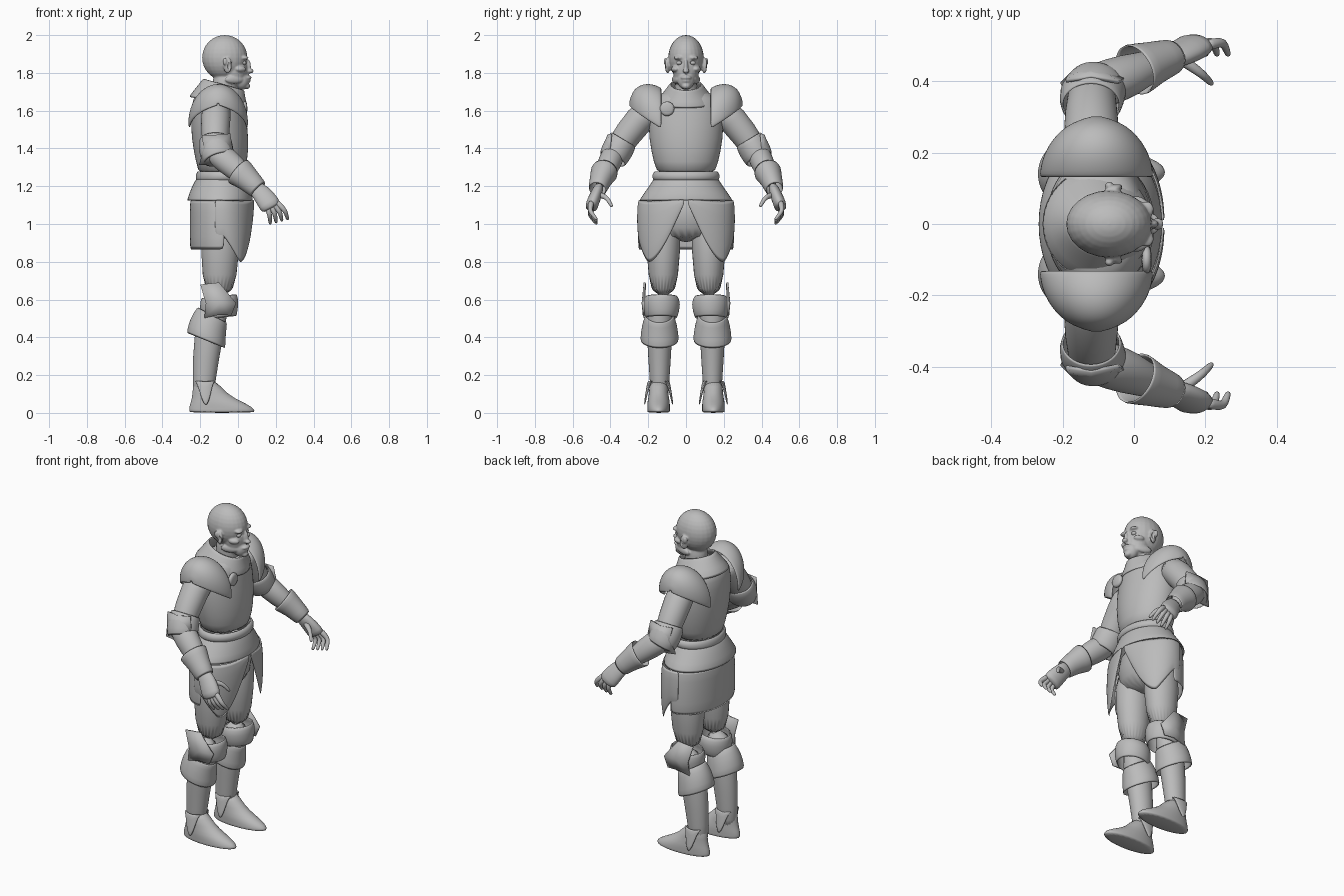
import bpy, bmesh
from math import sin, cos, radians
from mathutils import Vector, Matrix

old = bpy.data.objects.get("Cube")
if old:
    bpy.data.objects.remove(old, do_unlink=True)

shade = (.5, .5, .5, 1)
grey = bpy.data.materials.new("plain grey")
grey.use_nodes = True
grey.diffuse_color = shade
grey.node_tree.nodes["Principled BSDF"].inputs["Base Color"].default_value = shade

ACROSS, SIDEWAYS, UP = Vector((1, 0, 0)), Vector((0, 1, 0)), Vector((0, 0, 1))


def finish(name, bm, thickness=0, mirror=False, rounding=0):
    """Turn a bmesh into a finished, smooth shaded object."""
    bmesh.ops.recalc_face_normals(bm, faces=bm.faces)
    mesh = bpy.data.meshes.new(name)
    bm.to_mesh(mesh)
    bm.free()
    mesh.materials.append(grey)
    for polygon in mesh.polygons:
        polygon.use_smooth = True
    part = bpy.data.objects.new(name, mesh)
    bpy.context.collection.objects.link(part)
    if thickness:
        solid = part.modifiers.new("thickness", "SOLIDIFY")
        solid.thickness, solid.offset = thickness, 0
    if rounding:
        subdivision = part.modifiers.new("rounding", "SUBSURF")
        subdivision.levels = subdivision.render_levels = rounding
    if mirror:
        part.modifiers.new("other side", "MIRROR").use_axis = (False, True, False)
    return part


def loft(name, rings, axis=None, ref=ACROSS, arc=None, sides=24, tilt=0, hem=None,
         thickness=0, mirror=False):
    """Skin a row of ellipses, each given as centre, first radius, second radius."""
    bm = bmesh.new()
    start, end = arc or (0, 360)
    count = sides + 1 if arc else sides
    rows = []
    for i, (centre, first, second) in enumerate(rings):
        along = axis or rings[min(i + 1, len(rings) - 1)][0] - rings[max(i - 1, 0)][0]
        along = along.normalized()
        u = (ref - along * along.dot(ref)).normalized()
        v = along.cross(u)
        row = []
        for k in range(count):
            degrees = start + (end - start) * k / sides
            c, s = cos(radians(degrees)), sin(radians(degrees))
            point = centre + u * first * c + v * second * s + along * tilt * c
            if hem and rows:
                top = rows[0][k].co
                point = top.lerp(point, hem(degrees))
            row.append(bm.verts.new(point))
        rows.append(row)
    for upper, lower in zip(rows, rows[1:]):
        for k in range(sides):
            j = (k + 1) % count
            bm.faces.new((upper[k], upper[j], lower[j], lower[k]))
    if not thickness:
        bm.faces.new(rows[0])
        bm.faces.new(rows[-1])
    return finish(name, bm, thickness, mirror, rounding=1)


def stack(name, levels, y=0, **options):
    """Upright part from levels of height, back, front and half width."""
    rings = [(Vector(((back + front) / 2, y, z)), (front - back) / 2, half)
             for z, back, front, half in levels]
    return loft(name, rings, axis=UP, mirror=options.pop("mirror", y > 0), **options)


def limb(name, joints, flat=1, **options):
    """Round part along joints of x, y, z and radius."""
    rings = [(Vector((x, y, z)), r, r * flat) for x, y, z, r in joints]
    return loft(name, rings, mirror=True, **options)


def star(name, centre, radii, slope):
    """Spiked plate with evenly spaced points, sloping back from its centre."""
    bm = bmesh.new()
    hub = bm.verts.new(centre)
    rim = []
    for k, r in enumerate(radii):
        angle = radians(360 * k / len(radii))
        rim.append(bm.verts.new(Vector(centre) + Vector((r * cos(angle), -r * slope, r * sin(angle)))))
    for a, b in zip(rim, rim[1:] + rim[:1]):
        bm.faces.new((hub, a, b))
    finish(name, bm, thickness=.01, mirror=True)


def blob(bm, centre, size, turn=0):
    place = Matrix.Translation(centre) @ Matrix.Rotation(turn, 4, "Z") @ Matrix.Diagonal((*size, 1))
    bmesh.ops.create_uvsphere(bm, u_segments=24, v_segments=16, radius=1, matrix=place)


# Head: cranium, face, jaw and features merged into one skin
bm = bmesh.new()
blob(bm, (-.07, 0, 1.88), (.12, .094, .12))
blob(bm, (-.02, 0, 1.82), (.07, .07, .1))
blob(bm, (.02, 0, 1.76), (.04, .045, .05))
blob(bm, (-.07, 0, 1.73), (.065, .06, .12))
blob(bm, (.055, 0, 1.83), (.014, .011, .04))
blob(bm, (.066, 0, 1.81), (.017, .017, .012))
blob(bm, (.05, 0, 1.775), (.022, .03, .012))
blob(bm, (.046, 0, 1.757), (.02, .027, .01))
blob(bm, (.045, 0, 1.73), (.02, .023, .016))
for side in (-1, 1):
    blob(bm, (.03, side * .036, 1.88), (.024, .03, .012), side * -.5)
    blob(bm, (.015, side * .06, 1.82), (.03, .016, .015), side * -.4)
    blob(bm, (-.02, side * .055, 1.765), (.05, .014, .022), side * -.3)
    blob(bm, (-.055, side * .097, 1.84), (.024, .013, .042), side * .4)
    blob(bm, (-.07, side * .108, 1.86), (.012, .01, .02), side * .4)
head = finish("head", bm)
merge = head.modifiers.new("merge", "REMESH")
merge.mode, merge.voxel_size, merge.use_smooth_shade = "VOXEL", .005, True

# Eye sockets and ear hollows
bm = bmesh.new()
for side in (-1, 1):
    blob(bm, (.06, side * .036, 1.853), (.03, .021, .015))
    blob(bm, (-.045, side * .116, 1.835), (.012, .012, .024))
cutter = finish("socket_cutter", bm)
cutter.hide_render = cutter.hide_viewport = True
cut = head.modifiers.new("sockets", "BOOLEAN")
cut.operation, cut.object = "DIFFERENCE", cutter
head.modifiers.new("soften", "SMOOTH").iterations = 3
bm = bmesh.new()
blob(bm, (.03, .036, 1.853), (.014, .015, .012))
finish("eye", bm, mirror=True)

# Torso armour
stack("breastplate", [(1.71, -.2, 0, .1), (1.67, -.24, .03, .18), (1.6, -.25, .04, .2),
                      (1.45, -.25, .06, .2), (1.32, -.22, .05, .17), (1.25, -.21, .03, .15)])
stack("collar", [(1.74, -.18, .03, .08), (1.71, -.2, .03, .1), (1.64, -.26, .05, .16)],
      tilt=-.03, thickness=.012)
stack("belt", [(1.28, -.21, .04, .16), (1.26, -.22, .06, .18), (1.23, -.22, .05, .17)], thickness=.01)
stack("fauld", [(1.25, -.21, .04, .16), (1.2, -.24, .06, .19), (1.12, -.27, .08, .25)], thickness=.01)
disc = [(Vector((x, -.1, 1.61)), r, r) for x, r in ((.02, .04), (.04, .04), (.05, .03))]
loft("chest_disc", disc, ref=UP)

# Skirt plates over the hips; the front pair parts in the middle and hangs to a point
stack("hips", [(1.2, -.2, .03, .15), (1.05, -.23, .05, .2), (.9, -.2, .02, .16)])
stack("back_skirt", [(1.13, -.25, .08, .24), (1, -.25, .08, .25), (.86, -.25, .08, .25)],
      arc=(85, 275), thickness=.01)
stack("front_tasset", [(1.13, -.25, .08, .25), (.96, -.25, .09, .26), (.79, -.23, .07, .25)],
      arc=(2, 104), thickness=.01, mirror=True,
      hem=lambda d: sin(radians(d * 1.7)) if d < 54 else max(.6, 1 - (d - 54) / 80))

# Legs
stack("thigh", [(1.1, -.19, .01, .1), (.85, -.2, .01, .09), (.6, -.18, -.02, .07)], y=.12)
stack("shin", [(.64, -.18, -.03, .07), (.4, -.24, -.08, .07), (.17, -.24, -.12, .05),
               (.05, -.24, -.13, .05)], y=.14)
stack("knee_guard", [(.62, -.19, -.01, .08), (.58, -.2, 0, .1), (.5, -.19, -.01, .08)],
      y=.13, tilt=.01, thickness=.01)
star("knee_wing", (-.1, .23, .58), (.09, .07, .11, .14, .07, .11, .06, .09), slope=.1)
stack("greave", [(.52, -.21, -.06, .07), (.46, -.25, -.07, .09), (.38, -.27, -.07, .1)],
      y=.14, tilt=-.04, thickness=.01)
stack("foot", [(0, -.26, .09, .06), (.01, -.26, .09, .06), (.03, -.26, .08, .06), (.06, -.25, .02, .06),
               (.1, -.24, -.06, .05), (.18, -.24, -.12, .05)], y=.145)
for side, arc in (("outer", (40, 140)), ("inner", (220, 320))):
    stack(side + "_ankle_guard", [(.17, -.24, -.11, .055), (.1, -.25, -.1, .065), (.04, -.25, -.09, .075)],
          y=.145, arc=arc, thickness=.01, hem=lambda d: abs(sin(radians(d))) ** 8)

# Shoulder guards: domes that close towards the arm
dome = []
for step in range(9):
    t = step / 8
    closing = (1 - t * t) ** .6 + .02
    dome.append((Vector((-.105, .13 + .17 * t, 1.53 + .1 * t)), .15 * closing, .18 * closing))
loft("shoulder_guard", dome, axis=SIDEWAYS, arc=(172, 368), thickness=.012, mirror=True)

# Arms
limb("upper_arm", [(-.11, .16, 1.62, .08), (-.12, .24, 1.57, .08), (-.12, .37, 1.39, .07), (-.11, .39, 1.35, .05)])
limb("elbow_guard", [(-.12, .33, 1.45, .08), (-.12, .36, 1.4, .09), (-.1, .39, 1.34, .08)],
     flat=.9, thickness=.01)
star("elbow_wing", (-.12, .44, 1.4), (.09, .11, .07, .1, .06, .12, .09, .07), slope=.4)
limb("forearm", [(-.14, .37, 1.39, .06), (-.09, .39, 1.36, .07), (-.03, .41, 1.31, .07), (.09, .46, 1.2, .04)],
     flat=.9)
limb("gauntlet_cuff", [(0, .43, 1.28, .08), (.05, .45, 1.24, .06), (.11, .47, 1.18, .05)],
     flat=.9, thickness=.01)
limb("palm", [(.08, .46, 1.2, .04), (.12, .47, 1.17, .05), (.17, .5, 1.1, .06), (.18, .5, 1.08, .05)],
     flat=.6)


def digit(name, knuckle, middle, tip):
    path = [knuckle, knuckle.lerp(middle, .6), middle, middle.lerp(tip, .6), tip]
    limb(name, [(*p, .018 - .0025 * i) for i, p in enumerate(path)], sides=10)


# Fingers fan out from the palm and curl inwards
for i, finger in enumerate(("index", "middle", "ring", "little")):
    spread = 1 - i / 4
    knuckle = Vector((.14 + .06 * spread, .5, 1.09 + .03 * spread))
    middle = knuckle + Vector((.05 * spread, .01, -.05))
    digit(finger + "_finger", knuckle, middle, middle + Vector((.015 * spread, -.04, -.05)))
digit("thumb", Vector((.12, .47, 1.16)), Vector((.19, .42, 1.14)), Vector((.22, .39, 1.09)))
